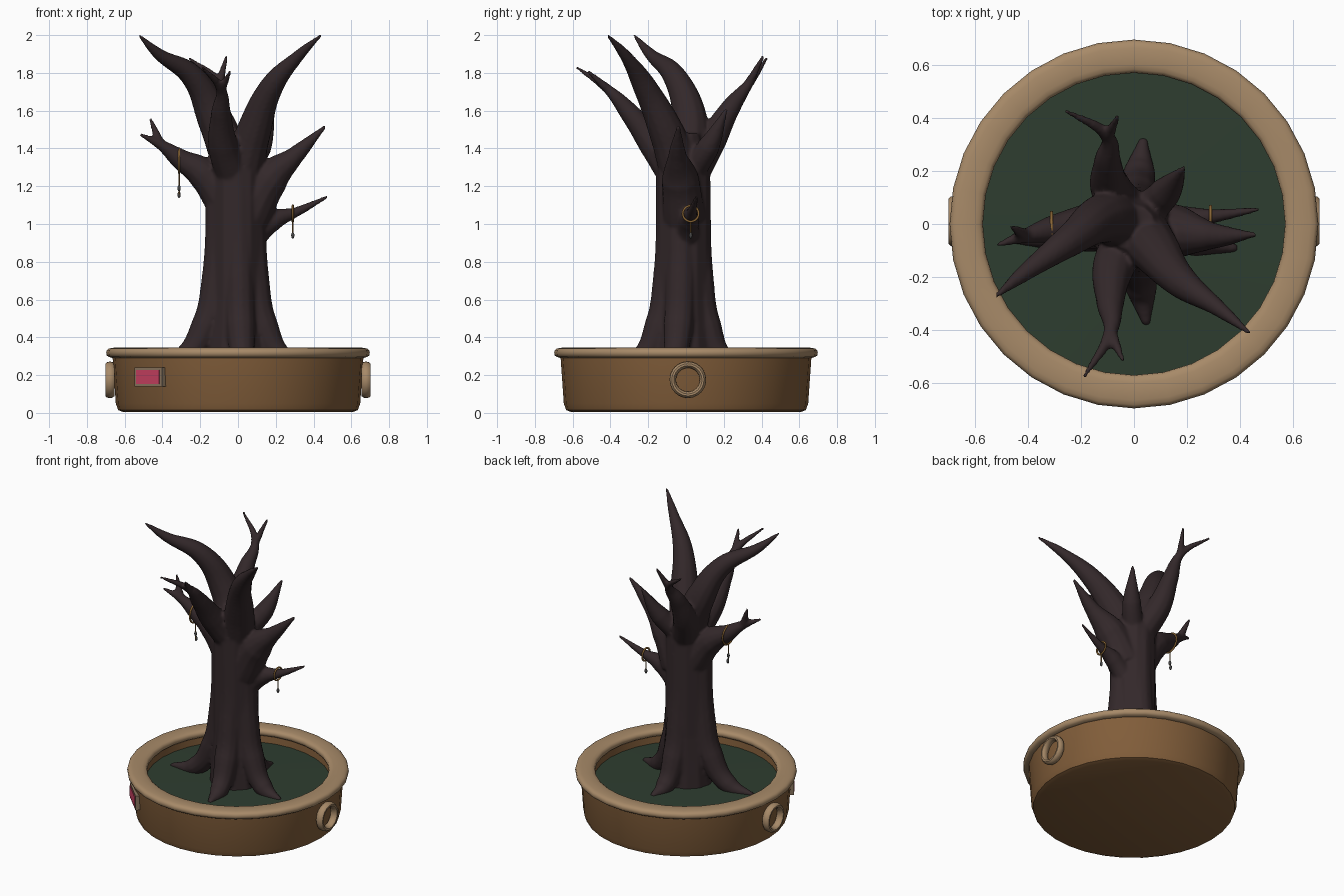
import bpy, bmesh, math
from mathutils import Matrix, Vector

cube = bpy.data.objects.get("Cube")
if cube:
    bpy.data.objects.remove(cube, do_unlink=True)


def material(name, r, g, b):
    m = bpy.data.materials.new(name)
    m.use_nodes = True
    m.diffuse_color = (r, g, b, 1)
    bsdf = m.node_tree.nodes["Principled BSDF"]
    bsdf.inputs["Base Color"].default_value = (r, g, b, 1)
    bsdf.inputs["Roughness"].default_value = 0.8
    return m


BARK = material("dark bark", 0.033, 0.021, 0.023)
SOIL = material("dark green soil", 0.027, 0.047, 0.029)
CLAY = material("brown clay", 0.22, 0.11, 0.042)
TAN = material("tan rim", 0.39, 0.255, 0.14)
PINK = material("pink label", 0.62, 0.055, 0.13)
FRAME = material("label frame", 0.27, 0.19, 0.12)
GOLD = material("gold cord", 0.25, 0.13, 0.035)
STONE = material("grey charm", 0.06, 0.06, 0.06)


def add_mesh(name, bm, mat):
    """Turn a bmesh into an object with smooth shading and sharp corners."""
    bmesh.ops.recalc_face_normals(bm, faces=bm.faces)
    me = bpy.data.meshes.new(name)
    bm.to_mesh(me)
    bm.free()
    me.materials.append(mat)
    ob = bpy.data.objects.new(name, me)
    bpy.context.collection.objects.link(ob)
    bpy.ops.object.select_all(action="DESELECT")
    ob.select_set(True)
    bpy.context.view_layer.objects.active = ob
    bpy.ops.object.shade_smooth_by_angle(angle=math.radians(40))
    return ob


def lathe(name, profile, mat, closed=False, steps=32):
    """Spin an (r, z) profile about the z axis."""
    bm = bmesh.new()
    verts = [bm.verts.new((r, 0, z)) for r, z in profile]
    pairs = list(zip(verts, verts[1:])) + ([(verts[-1], verts[0])] if closed else [])
    edges = [bm.edges.new(pair) for pair in pairs]
    bmesh.ops.spin(bm, geom=verts + edges, axis=(0, 0, 1), cent=(0, 0, 0),
                   angle=math.tau, steps=steps)
    bmesh.ops.remove_doubles(bm, verts=bm.verts, dist=0.0005)
    return add_mesh(name, bm, mat)


def rounded_profile(r, z, half_r, half_z, power, count):
    """Closed rounded cross-section; a power below one makes it boxier."""
    def bend(v):
        return math.copysign(abs(v) ** power, v)
    angles = [i * math.tau / count for i in range(count)]
    return [(r + half_r * bend(math.cos(a)), z + half_z * bend(math.sin(a))) for a in angles]


def side_ring(name, major, half_r, half_x, mat, centre):
    """Ring whose axis runs along x."""
    ob = lathe(name, rounded_profile(major, 0, half_r, half_x, 1, 10), mat, True, 24)
    ob.data.transform(Matrix.Translation(centre) @ Matrix.Rotation(math.pi / 2, 4, "Y"))


def tubes(name, paths, mat):
    """One mesh of tapered tubes; each path is a list of (point, radius)."""
    cu = bpy.data.curves.new(name, "CURVE")
    cu.dimensions = "3D"
    cu.bevel_depth = 1.0
    cu.bevel_resolution = 4
    cu.resolution_u = 8
    cu.use_fill_caps = True
    for path in paths:
        spline = cu.splines.new("BEZIER")
        spline.bezier_points.add(len(path) - 1)
        for bp, (co, radius) in zip(spline.bezier_points, path):
            bp.co = co
            bp.radius = radius
            bp.handle_left_type = bp.handle_right_type = "AUTO"
    guide = bpy.data.objects.new(name + "_guide", cu)
    bpy.context.collection.objects.link(guide)
    depsgraph = bpy.context.evaluated_depsgraph_get()
    me = bpy.data.meshes.new_from_object(guide.evaluated_get(depsgraph))
    bpy.data.objects.remove(guide, do_unlink=True)
    me.materials.clear()
    me.materials.append(mat)
    ob = bpy.data.objects.new(name, me)
    bpy.context.collection.objects.link(ob)
    return ob


# Pot: body with inner wall, rounded rim, soil
lathe("pot_body", [(0, 0.005), (0.61, 0.005), (0.635, 0.015), (0.647, 0.05),
                   (0.665, 0.31), (0.59, 0.31), (0.58, 0.2)], CLAY)
lathe("pot_rim", rounded_profile(0.635, 0.318, 0.063, 0.028, 0.7, 16), TAN, closed=True)
lathe("soil", [(0, 0.262), (0.3, 0.257), (0.583, 0.25)], SOIL)

# Ring handles on both sides
for side, label in ((1, "left"), (-1, "right")):
    side_ring(label + "_handle", 0.08, 0.017, 0.026, TAN, (side * 0.678, 0.01, 0.175))

# Framed label on the front
facing = Matrix.Rotation(math.radians(-45), 4, "Z") @ Matrix.Translation((0, -0.658, 0.19))
for name, width, height, depth, mat in (("label_frame", 0.205, 0.1, 0.03, FRAME),
                                        ("label_plate", 0.17, 0.072, 0.038, PINK)):
    bm = bmesh.new()
    bmesh.ops.create_cube(bm, size=1, matrix=facing @ Matrix.Diagonal((width, depth, height, 1)))
    add_mesh(name, bm, mat)

# Trunk core
heights = ((0.2, 0.17), (0.6, 0.145), (1.3, 0.145), (1.48, 0.09))
paths = [[(Vector((-0.005, -0.015, z)), r) for z, r in heights]]

# Roots that climb the trunk as ribs: distance out, height, radius
rib = ((0.47, 0.25, 0.015), (0.3, 0.28, 0.06), (0.165, 0.46, 0.08),
       (0.11, 0.7, 0.08), (0.09, 1.25, 0.075))
for degrees, reach in ((186, 1.0), (-12, 0.86), (-82, 0.8), (83, 0.72)):
    turn = Matrix.Rotation(math.radians(degrees), 3, "Z")
    paths.append([(turn @ Vector((d * reach, 0, z)) - Vector((0.005, 0.01, 0)), r)
                  for d, z, r in rib])

TIP = 0.009


def branch(radius, *points, fork=None):
    """Branch rising out of the trunk and tapering to a tip, with an optional side twig."""
    points = [Vector(p) for p in points]
    first, last = points[0], len(points) - 1
    root = Vector((first.x * 0.35, first.y * 0.35, first.z - 2 * radius))
    path = [(p, max(TIP, radius * (1 - i / last))) for i, p in enumerate(points)]
    paths.append([(root, radius * 1.15)] + path)
    if fork:
        start, thick = path[2]
        end = Vector(fork)
        paths.append([(start, thick), (start.lerp(end, 0.45), thick * 0.7), (end, TIP)])


# Tall sweeping pair
branch(0.095, (-0.12, 0.02, 1.55), (-0.24, -0.06, 1.78), (-0.42, -0.19, 1.9), (-0.525, -0.275, 2))
branch(0.095, (0.08, -0.1, 1.48), (0.18, -0.22, 1.73), (0.32, -0.32, 1.89), (0.44, -0.415, 2))
# Forked front, back and right branches
branch(0.08, (-0.08, -0.17, 1.42), (-0.09, -0.3, 1.59), (-0.09, -0.41, 1.71),
       (-0.19, -0.58, 1.83), fork=(-0.04, -0.52, 1.81))
branch(0.078, (-0.09, 0.14, 1.45), (-0.1, 0.24, 1.62), (-0.1, 0.33, 1.74),
       (-0.26, 0.43, 1.88), fork=(-0.06, 0.41, 1.89))
branch(0.085, (-0.19, -0.01, 1.27), (-0.3, -0.02, 1.34), (-0.41, -0.045, 1.42),
       (-0.52, -0.08, 1.475), fork=(-0.465, -0.01, 1.56))
# Plain left branches and a small back spur
branch(0.1, (0.17, -0.03, 1.24), (0.3, -0.045, 1.36), (0.465, -0.04, 1.52))
branch(0.055, (0.19, 0.015, 1.02), (0.3, 0.03, 1.06), (0.475, 0.055, 1.145))
branch(0.06, (0.12, 0.12, 1.41), (0.19, 0.215, 1.61))

# Fuse trunk, roots and branches into one smooth tree
tree = tubes("tree", paths, BARK)
fuse = tree.modifiers.new("fuse", "REMESH")
fuse.mode = "VOXEL"
fuse.voxel_size = 0.01
fuse.use_smooth_shade = True
soften = tree.modifiers.new("soften", "SMOOTH")
soften.factor = 0.5
soften.iterations = 5

# Cord loops around two branches, with hanging charms
for label, centre, radius, drops in (("right", (-0.312, -0.02, 1.335), 0.064, (1.19, 1.155)),
                                     ("left", (0.29, 0.025, 1.055), 0.042, (0.94,))):
    side_ring(label + "_cord_loop", radius, 0.006, 0.006, GOLD, centre)
    x, y, z = centre
    ends = (z - radius, drops[-1])
    tubes(label + "_cord", [[(Vector((x, y, h)), 0.004) for h in ends]], GOLD)
    for i, drop in enumerate(drops):
        bm = bmesh.new()
        place = Matrix.Translation((x, y + 0.006 * i, drop)) @ Matrix.Diagonal((0.9, 0.9, 1.7, 1))
        bmesh.ops.create_uvsphere(bm, u_segments=10, v_segments=8, radius=0.01, matrix=place)
        add_mesh(f"{label}_charm_{i + 1}", bm, STONE)
